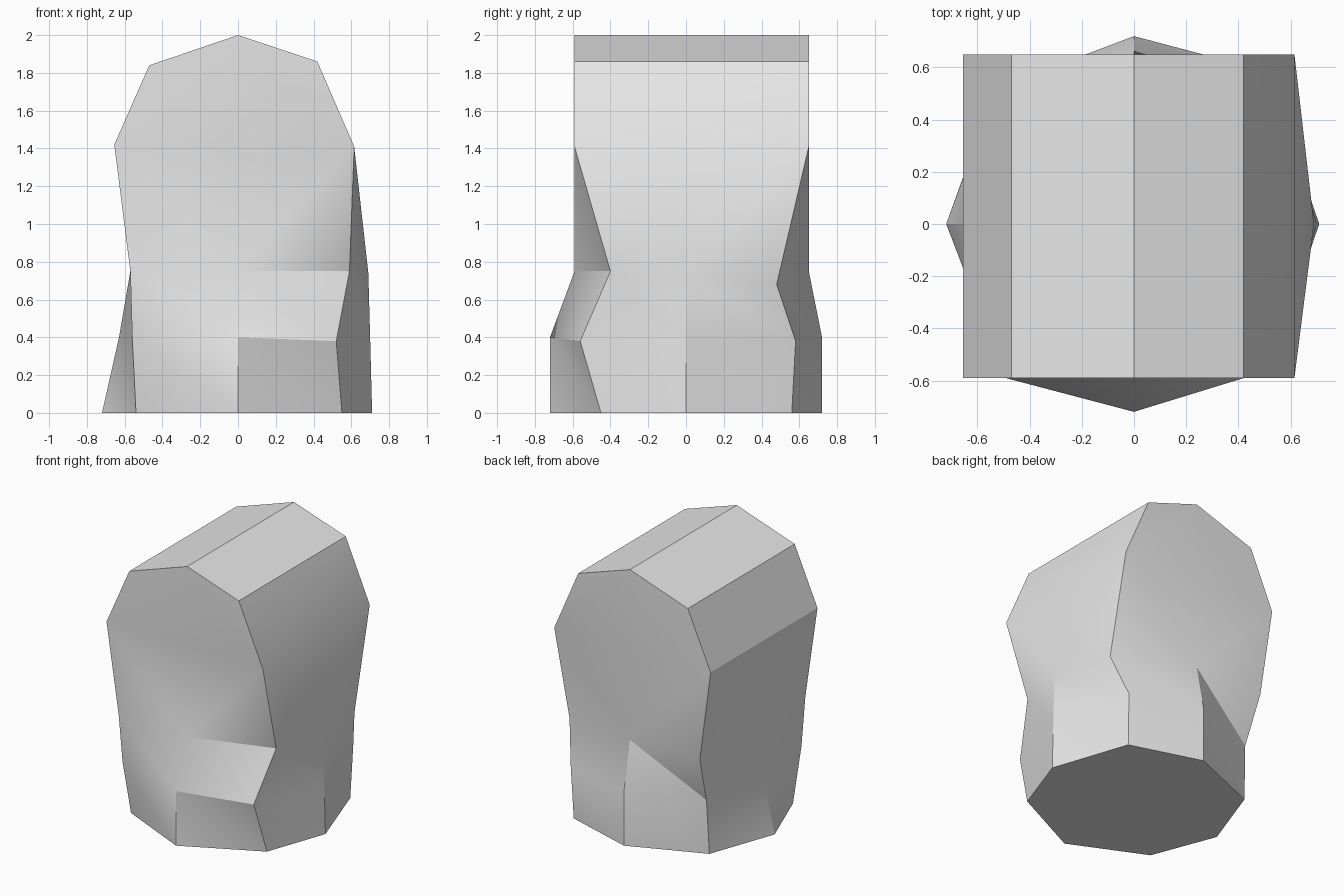
import bpy
import bmesh
from math import radians

default_cube = bpy.data.objects.get("Cube")
if default_cube:
    bpy.data.objects.remove(default_cube, do_unlink=True)

# One plain grey for the whole body
grey = bpy.data.materials.new("plain_grey")
grey.use_nodes = True
colour = (0.8, 0.8, 0.8, 1)
grey.diffuse_color = colour
grey.node_tree.nodes["Principled BSDF"].inputs["Base Color"].default_value = colour

# Eight-sided rings, anticlockwise from the front centre
FRONT, FRONT_POS, SIDE_POS, BACK_POS, BACK, BACK_NEG, SIDE_NEG, FRONT_NEG = range(8)
BASE = [(0, -.72, 0), (.55, -.45, 0), (.71, 0, 0), (.52, .56, 0),
        (0, .72, 0), (-.54, .5, 0), (-.72, 0, 0), (-.54, -.47, 0)]
COLLAR = [(0, -.72, .4), (.52, -.56, .38), (.7, 0, .38), (.53, .58, .38),
          (0, .72, .4), (-.53, .52, .4), (-.63, 0, .4), (-.56, -.54, .4)]
WAIST = [(0, -.59, .75), (.59, -.4, .75), (.69, 0, .74), (.61, .48, .68),
         (0, .65, .75), (-.56, .64, .75), (-.57, 0, .75), (-.57, -.57, .75)]

# Arched profile of the top, swept from front to back
ARCH = [(.615, 1.41), (.42, 1.86), (0, 2), (-.47, 1.84), (-.655, 1.42)]
ARCH_FRONT, ARCH_BACK = -.59, .65

bm = bmesh.new()


def add_points(points):
    return [bm.verts.new(p) for p in points]


def add_band(lower, upper):
    """Join two rings with triangles that all slant the same way."""
    count = len(lower)
    for i in range(count):
        j = (i + 1) % count
        bm.faces.new((lower[i], lower[j], upper[i]))
        bm.faces.new((lower[j], upper[j], upper[i]))


base, collar, waist = (add_points(ring) for ring in (BASE, COLLAR, WAIST))
arch_front, arch_back = (add_points([(x, y, z) for x, z in ARCH])
                         for y in (ARCH_FRONT, ARCH_BACK))

# Faceted lower body and its underside
add_band(base, collar)
add_band(collar, waist)
bm.faces.new(base[::-1])

# Roof strips along the arch
for i in range(len(ARCH) - 1):
    bm.faces.new((arch_front[i], arch_back[i], arch_back[i + 1], arch_front[i + 1]))

# Flat end walls with a triangle reaching down to each waist corner
for arch, middle, pos, neg in ((arch_front, FRONT, FRONT_POS, FRONT_NEG),
                               (arch_back, BACK, BACK_POS, BACK_NEG)):
    bm.faces.new([waist[middle]] + arch)
    bm.faces.new((waist[middle], waist[pos], arch[0]))
    bm.faces.new((waist[middle], waist[neg], arch[-1]))

# Side walls, fanned from the middle of the waist
for end, middle, front, back in ((0, SIDE_POS, FRONT_POS, BACK_POS),
                                 (-1, SIDE_NEG, FRONT_NEG, BACK_NEG)):
    bm.faces.new((waist[middle], arch_front[end], arch_back[end]))
    bm.faces.new((waist[middle], waist[front], arch_front[end]))
    bm.faces.new((waist[middle], waist[back], arch_back[end]))

bmesh.ops.recalc_face_normals(bm, faces=bm.faces[:])

mesh = bpy.data.meshes.new("arched_block")
bm.to_mesh(mesh)
bm.free()
mesh.materials.append(grey)
body = bpy.data.objects.new("arched_block", mesh)
bpy.context.collection.objects.link(body)

# Soft shading on gentle folds, crisp edges elsewhere
bpy.ops.object.select_all(action="DESELECT")
body.select_set(True)
bpy.context.view_layer.objects.active = body
bpy.ops.object.shade_smooth_by_angle(angle=radians(30))
